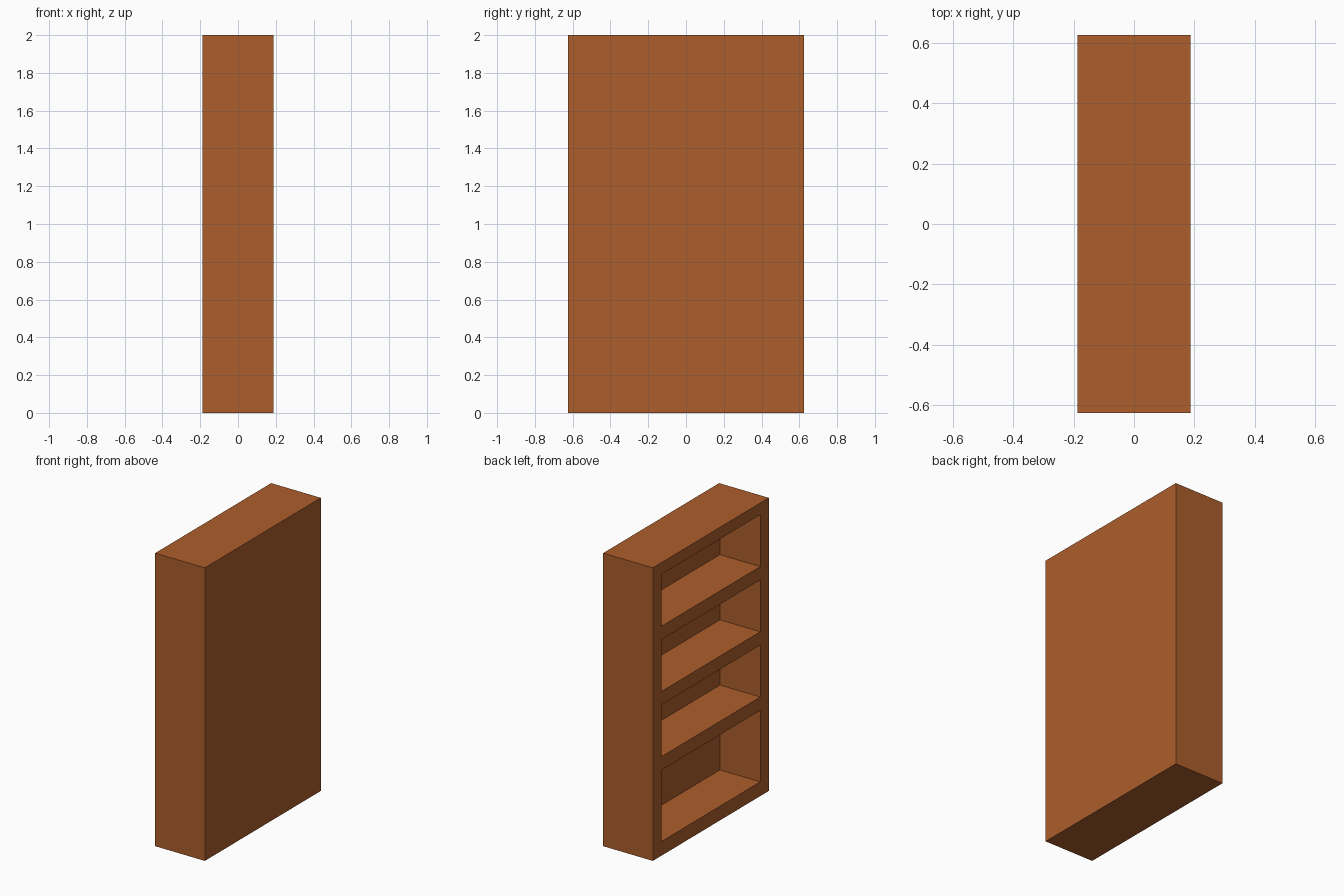
import bpy

default = bpy.data.objects.get("Cube")
if default:
    bpy.data.objects.remove(default, do_unlink=True)

DEPTH, WIDTH, HEIGHT = 0.375, 1.25, 2.0
SIDE = 0.092            # thickness of the side walls
BACK_INNER = 0.117      # x of the inner face of the back panel
OPEN_X = -DEPTH / 2     # x of the open side

# Wood colour
wood = bpy.data.materials.new("brown_wood")
wood.use_nodes = True
colour = (0.413, 0.112, 0.025, 1.0)
wood.diffuse_color = colour
bsdf = next(n for n in wood.node_tree.nodes if n.type == 'BSDF_PRINCIPLED')
bsdf.inputs["Base Color"].default_value = colour


def box(name, low, high):
    """Axis-aligned box between two corners."""
    bpy.ops.mesh.primitive_cube_add(
        size=1, location=[(a + b) / 2 for a, b in zip(low, high)])
    obj = bpy.context.object
    obj.name = name
    obj.scale = [b - a for a, b in zip(low, high)]
    bpy.ops.object.transform_apply(location=True, rotation=False, scale=True)
    obj.data.materials.append(wood)
    return obj


# Solid bookcase body
bookcase = box("bookcase", (OPEN_X, -WIDTH / 2, 0), (-OPEN_X, WIDTH / 2, HEIGHT))

# Compartments hollowed out between the shelves: floor and ceiling heights
compartments = [(0.097, 0.584), (0.676, 1.03), (1.121, 1.474), (1.566, 1.92)]
inner = WIDTH / 2 - SIDE
for floor, ceiling in compartments:
    cutter = box("compartment_cutter", (OPEN_X - 0.1, -inner, floor),
                 (BACK_INNER, inner, ceiling))
    cutter.hide_render = True
    cut = bookcase.modifiers.new("compartment", 'BOOLEAN')
    cut.operation = 'DIFFERENCE'
    cut.solver = 'EXACT'
    cut.object = cutter
    bpy.ops.object.select_all(action='DESELECT')
    bookcase.select_set(True)
    bpy.context.view_layer.objects.active = bookcase
    bpy.ops.object.modifier_apply(modifier=cut.name)
    bpy.data.objects.remove(cutter, do_unlink=True)
